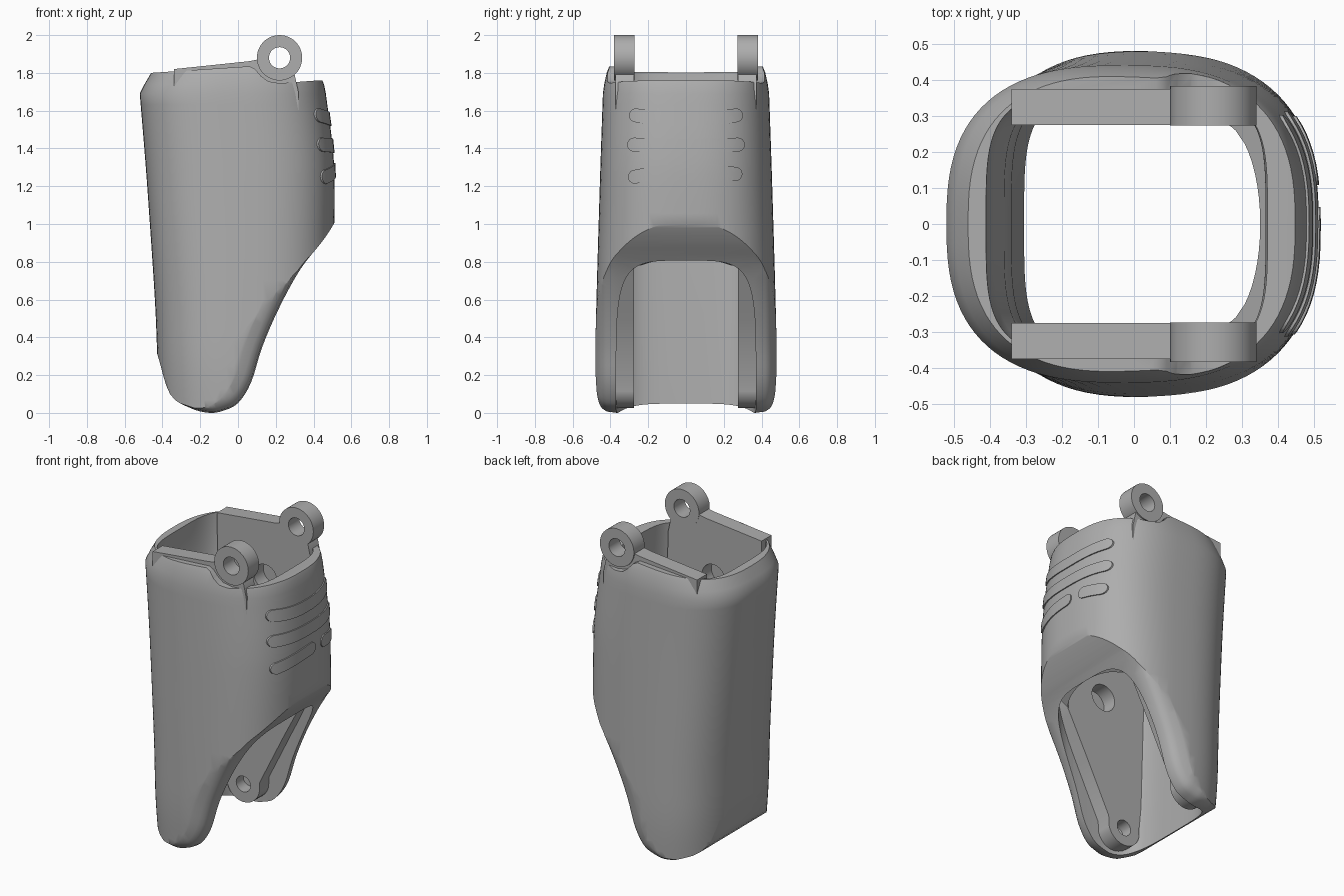
import bpy, bmesh, math
from mathutils import Vector

cube = bpy.data.objects.get("Cube")
if cube:
    bpy.data.objects.remove(cube)

grey = bpy.data.materials.new("satin grey")
grey.use_nodes = True
COLOUR = (0.42, 0.42, 0.42, 1)
grey.diffuse_color = COLOUR
grey.node_tree.nodes["Principled BSDF"].inputs["Base Color"].default_value = COLOUR


def spline(points, steps):
    """Smooth curve through points of any dimension."""
    pts = [Vector(p) for p in points]
    pts = [2 * pts[0] - pts[1]] + pts + [2 * pts[-1] - pts[-2]]
    out = []
    for a, b, c, d in zip(pts, pts[1:], pts[2:], pts[3:]):
        for i in range(steps):
            t = i / steps
            out.append(b + (c - a) * t / 2 + (a - 2.5 * b + 2 * c - d / 2) * t**2
                       + (1.5 * (b - c) + (d - a) / 2) * t**3)
    return out + [pts[-2]]


def skin(name, rings):
    """Closed solid through rings of equal length."""
    bm = bmesh.new()
    loops = [[bm.verts.new(p) for p in ring] for ring in rings]
    n = len(loops[0])
    for a, b in zip(loops, loops[1:]):
        for i in range(n):
            bm.faces.new((a[i], a[(i + 1) % n], b[(i + 1) % n], b[i]))
    bm.faces.new(loops[0])
    bm.faces.new(loops[-1])
    bmesh.ops.recalc_face_normals(bm, faces=bm.faces)
    mesh = bpy.data.meshes.new(name)
    bm.to_mesh(mesh)
    bm.free()
    mesh.materials.append(grey)
    obj = bpy.data.objects.new(name, mesh)
    bpy.context.collection.objects.link(obj)
    return obj


def select(obj):
    bpy.ops.object.select_all(action="DESELECT")
    obj.select_set(True)
    bpy.context.view_layer.objects.active = obj


def combine(obj, other, operation):
    """Apply a boolean and discard the helper."""
    other.hide_render = True
    select(obj)
    mod = obj.modifiers.new("cut", "BOOLEAN")
    mod.operation, mod.object, mod.solver = operation, other, "EXACT"
    bpy.ops.object.modifier_apply(modifier=mod.name)
    bpy.data.objects.remove(other)


def smooth(obj, angle=32):
    select(obj)
    bpy.ops.object.shade_smooth_by_angle(angle=math.radians(angle))


def oval(z, x0, x1, half, power, count=96):
    ring = []
    for i in range(count):
        c, s = math.cos(math.tau * i / count), math.sin(math.tau * i / count)
        x = math.copysign(abs(c) ** (2 / power), c)
        y = math.copysign(abs(s) ** (2 / power), s)
        ring.append(((x0 + x1) / 2 + x * (x1 - x0) / 2, y * half, z))
    return ring


def body(name, grow=0.0):
    sections = spline([(-0.05, -0.405, 0.5, 0.468), (0.25, -0.425, 0.5, 0.48),
                       (0.6, -0.44, 0.505, 0.474), (1.15, -0.477, 0.512, 0.458),
                       (1.4, -0.496, 0.502, 0.45), (1.69, -0.52, 0.465, 0.44)], 5)
    sections += [Vector(s) for s in ((1.74, -0.495, 0.455, 0.433), (1.8, -0.46, 0.43, 0.42),
                                     (1.9, -0.4, 0.36, 0.38))]
    return skin(name, [oval(z, a - grow, b + grow, h + grow, 2.65) for z, a, b, h in sections])


def prism(name, profile, y0, y1):
    return skin(name, [[(x, y, z) for x, z in profile] for y in (y0, y1)])


def disc(name, x, z, r, y0, y1):
    turn = [math.tau * i / 48 for i in range(48)]
    return prism(name, [(x + r * math.cos(t), z + r * math.sin(t)) for t in turn], y0, y1)


# Hollow shell: side outline with softened lower edges
lower = spline([(0.55, 1.08), (0.495, 0.98), (0.44, 0.9), (0.33, 0.76), (0.22, 0.56),
                (0.13, 0.35), (0.07, 0.16), (0.0, 0.05), (-0.08, 0.01), (-0.15, 0.0),
                (-0.25, 0.025), (-0.36, 0.1), (-0.43, 0.32), (-0.5, 0.5)], 4)
rim = [(-0.6, 0.6), (-0.6, 1.793), (-0.46, 1.8), (0.06, 1.835), (0.09, 1.82), (0.12, 1.785),
       (0.16, 1.755), (0.22, 1.745), (0.42, 1.76), (0.6, 1.76)]
normals = []
for i in range(len(lower)):
    t = (lower[min(i + 1, len(lower) - 1)] - lower[max(i - 1, 0)]).normalized()
    normals.append(Vector((t.y, -t.x)))


def outline(y, inset):
    soft = [p + n * inset for p, n in zip(lower, normals)]
    return [(p[0], y, p[1]) for p in soft + rim]


steps = [(0.36, 0), (0.42, 0.008), (0.445, 0.025), (0.46, 0.05), (0.475, 0.09), (0.51, 0.2)]
envelope = skin("outline_helper", [outline(-y, d) for y, d in reversed(steps)]
                + [outline(y, d) for y, d in steps])
shell = body("outer_shell")
combine(shell, envelope, "INTERSECT")
cavity = skin("cavity_helper", [oval(-0.1, -0.3, 0.36, 0.37, 4), oval(1.2, -0.34, 0.365, 0.37, 4),
                                oval(1.45, -0.36, 0.365, 0.37, 4), oval(1.5, -0.39, 0.37, 0.37, 4),
                                oval(1.95, -0.42, 0.37, 0.37, 4)])
combine(shell, cavity, "DIFFERENCE")
smooth(shell)

# Inner side plates with hinge knuckles
plate = [(-0.34, 1.82), (0.06, 1.862), (0.1, 1.87), (0.22, 1.88), (0.3, 1.79), (0.32, 1.7),
         (0.33, 0.9), (0.25, 0.75), (0.12, 0.5), (-0.04, 0.18)]
plate += [(-0.155 + 0.115 * math.cos(t), 0.14 + 0.115 * math.sin(t))
          for t in (-math.pi * i / 14 for i in range(1, 14))]
plate += [(-0.27, 0.18), (-0.31, 0.6), (-0.335, 1.2)]
for side, label in ((1, "left"), (-1, "right")):
    link = prism(label + "_hinge_plate", plate, side * 0.275, side * 0.374)
    combine(link, disc("knuckle", 0.22, 1.88, 0.12, side * 0.273, side * 0.382), "UNION")
    for x, z, r in ((0.22, 1.88, 0.056), (-0.155, 0.14, 0.05), (0.0, 0.95, 0.085), (0.0, 1.5, 0.08)):
        combine(link, disc("hole", x, z, r, side * 0.2, side * 0.45), "DIFFERENCE")
    smooth(link)

# Curved web inside the front wall
arc = [(0.24 + 0.11 * math.cos(t), 0.28 * math.sin(t))
       for t in (math.pi * (i / 24 - 0.5) for i in range(25))]
web_ring = [(0.4, -0.28)] + arc + [(0.4, 0.28)]
skin("front_web", [[(x, y, z + max(0, x - 0.3) * 0.8) for x, y in web_ring] for z in (0.78, 1.1)])


# Raised grip ribs on the front wall
def rib(name, y0, y1, z0, z1, bow):
    r = 0.037
    ring = []
    for sign, first, last in ((-1, y0, y1), (1, y1, y0)):
        for i in range(17):
            t = i / 16
            y = first + (last - first) * t
            mid = z0 + (z1 - z0) * (y - y0) / (y1 - y0) + bow * (4 * t * (1 - t))
            ring.append((y, mid + sign * r))
        for i in range(1, 8):
            a = math.pi * i / 8
            end = z1 if sign < 0 else z0
            ring.append((last - sign * r * math.sin(a), end + sign * r * math.cos(a)))
    bar = skin(name, [[(x, y, z) for y, z in ring] for x in (0.4, 0.6)])
    combine(bar, body("skin_helper", 0.007), "INTERSECT")
    smooth(bar)


rib("upper_grip_rib", -0.265, 0.265, 1.575, 1.575, -0.02)
rib("middle_grip_rib", -0.275, 0.275, 1.42, 1.42, -0.006)
rib("lower_grip_rib_long", -0.27, 0.01, 1.25, 1.285, 0.006)
rib("lower_grip_rib_short", 0.145, 0.262, 1.28, 1.265, 0.0)
